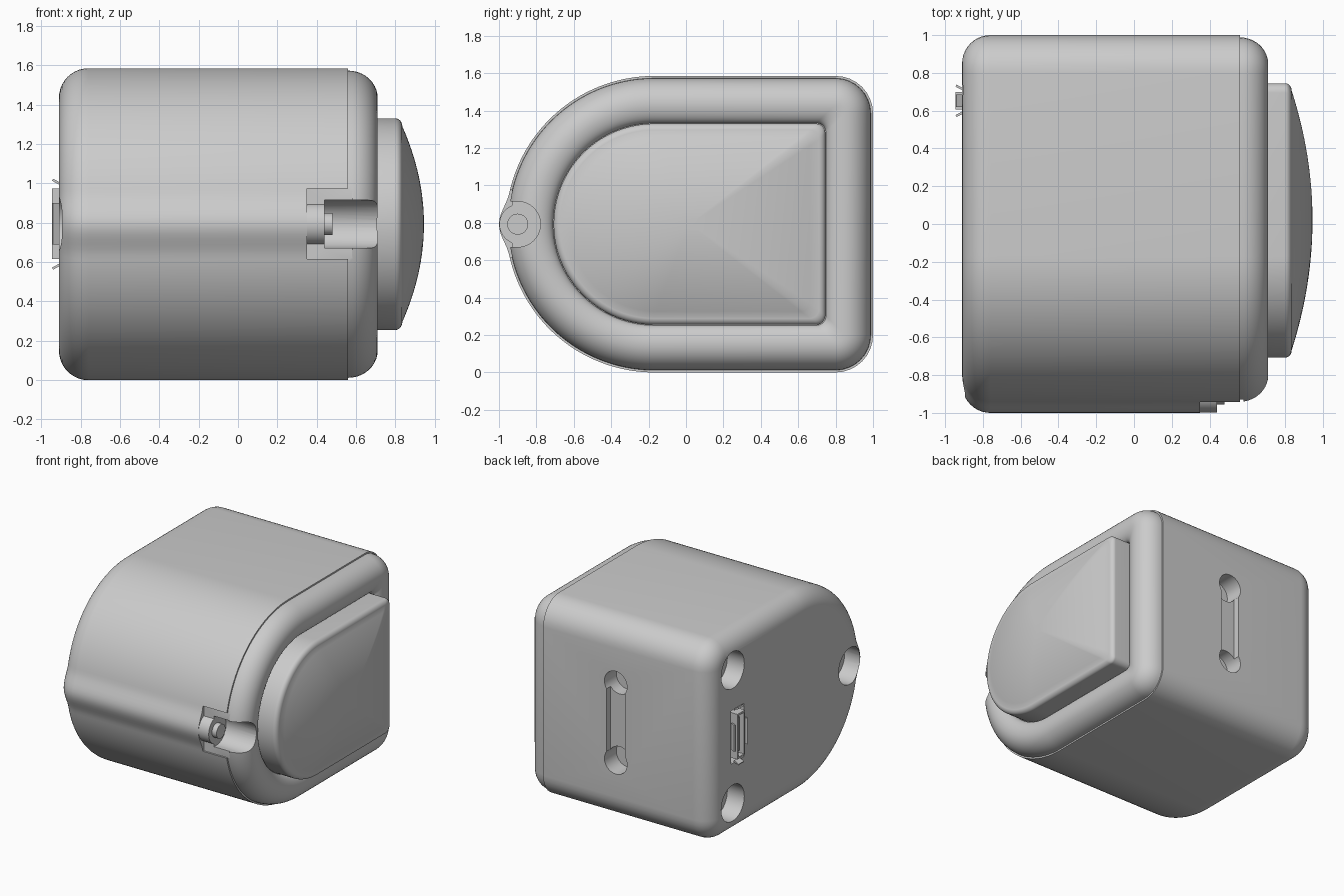
import bpy, bmesh, math
from mathutils import Matrix, Vector

if "Cube" in bpy.data.objects:
    bpy.data.objects.remove(bpy.data.objects["Cube"])

ZC = 0.7925   # height of the arc centre
YC = -0.17    # depth of the arc centre
R = 0.7925    # half height of the D-shaped outline


def d_outline(inset, hump=0.0, corner=0.2, min_corner=0.05):
    """D-shaped outline in (y, z): round at the front, small corners at the back."""
    r = R - inset
    pts = []
    for i in range(97):
        a = math.pi / 2 + math.pi * i / 96
        dz = r * math.sin(a)
        bump = hump * math.cos(dz / 0.17 * math.pi / 2) ** 2 if abs(dz) < 0.17 else 0
        pts.append((YC + (r + bump) * math.cos(a), ZC + dz))
    c = max(corner - inset, min_corner)
    for sign, start in ((-1, -90), (1, 0)):
        for i in range(9):
            a = math.radians(start + 90 * i / 8)
            pts.append((1 - inset - c + c * math.cos(a),
                        ZC + sign * (r - c) + c * math.sin(a)))
    return pts


def finish(name, bm):
    bmesh.ops.recalc_face_normals(bm, faces=bm.faces)
    me = bpy.data.meshes.new(name)
    bm.to_mesh(me)
    bm.free()
    ob = bpy.data.objects.new(name, me)
    bpy.context.collection.objects.link(ob)
    return ob


def loft(name, loops):
    """Skin a list of (x, outline) sections and cap both ends."""
    bm = bmesh.new()
    rings = [[bm.verts.new((x, y, z)) for y, z in pts] for x, pts in loops]
    n = len(rings[0])
    for a, b in zip(rings, rings[1:]):
        for i in range(n):
            j = (i + 1) % n
            bm.faces.new((a[i], a[j], b[j], b[i]))
    bm.faces.new(rings[0])
    bm.faces.new(rings[-1])
    return finish(name, bm)


def box(name, lo, hi, tilt=None):
    lo, hi = Vector(lo), Vector(hi)
    bm = bmesh.new()
    m = Matrix.Translation((lo + hi) / 2)
    if tilt:
        m = m @ Matrix.Rotation(tilt[0], 4, tilt[1])
    bmesh.ops.create_cube(bm, size=1, matrix=m @ Matrix.Diagonal((*(hi - lo), 1)))
    return finish(name, bm)


def rod(name, centre, radius, length, axis='X'):
    bm = bmesh.new()
    rot = (Matrix.Rotation(math.pi / 2, 4, 'Y') if axis == 'X'
           else Matrix.Rotation(math.pi / 2, 4, 'X'))
    bmesh.ops.create_cone(bm, cap_ends=True, segments=40, radius1=radius, radius2=radius,
                          depth=length, matrix=Matrix.Translation(centre) @ rot)
    return finish(name, bm)


def cut(target, cutter):
    cutter.hide_render = True
    mod = target.modifiers.new("cut", 'BOOLEAN')
    mod.operation, mod.solver, mod.object = 'DIFFERENCE', 'EXACT', cutter
    bpy.context.view_layer.objects.active = target
    bpy.ops.object.modifier_apply(modifier=mod.name)
    bpy.data.objects.remove(cutter)


def smooth(ob):
    bpy.ops.object.select_all(action='DESELECT')
    ob.select_set(True)
    bpy.context.view_layer.objects.active = ob
    bpy.ops.object.shade_smooth_by_angle(angle=math.radians(35))


steps = [math.pi / 2 * i / 10 for i in range(11)]

# Main shell with a ridge along the front and a tube-like rim on the right
loops = [(-0.91 + 0.15 * (1 - math.cos(t)), d_outline(0.15 * (1 - math.sin(t)), 0.0375))
         for t in steps]
loops.append((0.56, d_outline(0, 0.0375)))
loops += [(0.56 + 0.15 * math.sin(t), d_outline(0.012 + 0.14 * (1 - math.cos(t))))
          for t in steps]
loops += [(0.71 - 0.06 * (1 - math.cos(t)), d_outline(0.152 + 0.1 * math.sin(t)))
          for t in steps[1:]]
body = loft("body", loops)

# Front notch: shallow recess, then a round channel open to the right
cut(body, box("notch_cutter", (0.35, -1.2, 0.615), (0.58, -0.93, 0.975)))
cut(body, rod("channel_cutter", (0.64, -0.9, ZC), 0.122, 0.40))
cut(body, box("channel_mouth_cutter", (0.44, -1.2, ZC - 0.122), (0.84, -0.9, ZC + 0.122)))

# Three mounting holes on the left
for y, z in ((0.71, ZC + 0.53), (0.71, ZC - 0.53), (-0.77, ZC)):
    cut(body, rod("mount_hole_cutter", (-0.91, y, z), 0.145, 0.3))

# Back latch: shallow groove joining two holes
cut(body, box("groove_cutter", (-0.16, 0.95, ZC - 0.3), (0.0, 1.1, ZC + 0.3)))
for s in (-1, 1):
    cut(body, rod("latch_hole_cutter", (-0.08, 1, ZC + s * 0.31), 0.1, 0.3, 'Y'))

# Pocket for the socket on the left
cut(body, box("socket_cutter", (-1.0, 0.57, 0.58), (-0.8, 0.73, 1.005)))
smooth(body)

# Domed panel on the right
base = d_outline(0.255)
edge = d_outline(0.295)
loops = [(0.64, base), (0.80, base)]
for t in steps[1:]:
    loops.append((0.80 + 0.035 * math.sin(t), d_outline(0.255 + 0.04 * (1 - math.cos(t)))))
for k in range(1, 16):
    s = 1 - k / 16
    loops.append((0.835 + 0.11 * (1 - s * s),
                  [(0.02 + (y - 0.02) * s, ZC + (z - ZC) * s) for y, z in edge]))
smooth(loft("domed_panel", loops))

# Hinge boss and pin in the notch
smooth(rod("hinge_boss", (0.38, -0.89, ZC), 0.108, 0.12))
smooth(rod("hinge_pin", (0.42, -0.9, ZC), 0.056, 0.12))

# Socket: thin shell, tongue and flared lips
for y in (0.605, 0.685):
    box("socket_side", (-0.945, y, 0.615), (-0.8, y + 0.015, 0.975))
for z in (0.615, 0.96):
    box("socket_end", (-0.945, 0.605, z), (-0.8, 0.70, z + 0.015))
box("socket_tongue", (-0.92, 0.64, 0.66), (-0.8, 0.665, 0.93))
for s in (-1, 1):
    y, z = 0.652 + s * 0.07, ZC + s * 0.215
    box("socket_side_lip", (-0.945, y - 0.006, 0.69), (-0.9, y + 0.006, 0.9), (-s * 0.5, 'Z'))
    box("socket_end_lip", (-0.945, 0.62, z - 0.006), (-0.9, 0.685, z + 0.006), (s * 0.5, 'Y'))
